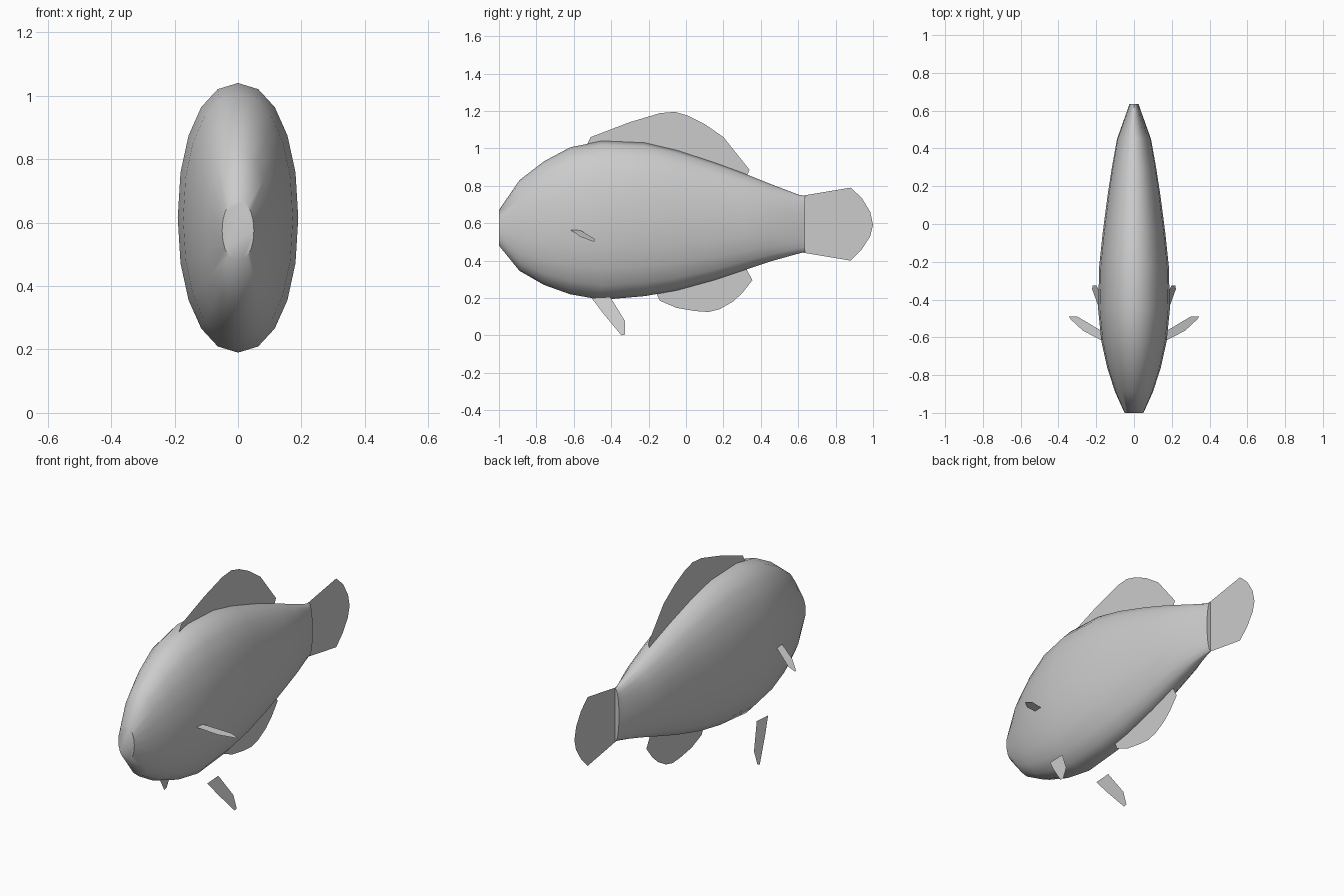
import bpy, bmesh, math

cube = bpy.data.objects.get("Cube")
if cube:
    bpy.data.objects.remove(cube)

GREY = (0.6, 0.6, 0.6, 1)
mat = bpy.data.materials.new("fish grey")
mat.use_nodes = True
mat.diffuse_color = GREY
mat.node_tree.nodes["Principled BSDF"].inputs["Base Color"].default_value = GREY


def finish(name, bm):
    mesh = bpy.data.meshes.new(name)
    bm.to_mesh(mesh)
    bm.free()
    mesh.materials.append(mat)
    obj = bpy.data.objects.new(name, mesh)
    bpy.context.collection.objects.link(obj)
    return obj


def sheet(name, outline, place):
    """Single flat fin; place turns an outline point into x, y, z."""
    bm = bmesh.new()
    bm.faces.new([bm.verts.new(place(*p)) for p in outline])
    return finish(name, bm)


# Body: oval sections along y, each (y, bottom, top, half width)
SIDES = 20
stations = [(-1, .48, .67, .05), (-.89, .345, .83, .10), (-.76, .27, .93, .142),
            (-.62, .22, 1.005, .173), (-.45, .19, 1.04, .19), (-.22, .21, 1.03, .184),
            (-.05, .24, .99, .166), (.15, .295, .925, .14), (.3, .345, .87, .117),
            (.45, .395, .81, .09), (.6, .437, .753, .036), (.635, .445, .745, .024)]


def soft(v):
    # slightly squarer than a plain ellipse
    return math.copysign(abs(v) ** 0.93, v)


bm = bmesh.new()
rings = []
for y, low, high, width in stations:
    ring = []
    for i in range(SIDES):
        a = math.tau * i / SIDES
        ring.append(bm.verts.new((width * soft(math.sin(a)), y,
                                  (low + high) / 2 + (high - low) / 2 * soft(math.cos(a)))))
    rings.append(ring)
for a, b in zip(rings, rings[1:]):
    for i in range(SIDES):
        j = (i + 1) % SIDES
        bm.faces.new((a[i], a[j], b[j], b[i]))
bm.faces.new(rings[0])
bm.faces.new(rings[-1][::-1])
bmesh.ops.recalc_face_normals(bm, faces=bm.faces)
body = finish("body", bm)
bpy.ops.object.select_all(action="DESELECT")
body.select_set(True)
bpy.context.view_layer.objects.active = body
bpy.ops.object.shade_smooth_by_angle(angle=math.radians(50))

# Fins on the centre plane, outlines in y, z
centre_fins = {
    "dorsal_fin": [(-.53, 1.02), (-.51, 1.06), (-.3, 1.14), (-.14, 1.188), (-.06, 1.195),
                   (.01, 1.175), (.1, 1.13), (.2, 1.06), (.34, .885), (.32, .84),
                   (-.05, .97), (-.4, 1.0)],
    "anal_fin": [(-.17, .25), (-.14, .185), (-.05, .147), (.05, .13), (.12, .125),
                 (.18, .14), (.25, .18), (.3, .225), (.355, .295), (.31, .38), (.05, .3)],
    "tail_fin": [(.61, .745), (.88, .79), (.94, .735), (.985, .66), (1, .59),
                 (.985, .53), (.94, .46), (.88, .4), (.61, .445)],
}
for name, outline in centre_fins.items():
    sheet(name, outline, lambda y, z: (0, y, z))

# Paired fins on sloping planes
pectoral = [(.165, -.62), (.165, -.57), (.3, -.49), (.345, -.49), (.335, -.505), (.27, -.565)]
pelvic = [(-.505, .2), (-.405, .205), (-.325, .075), (-.325, .005), (-.345, 0), (-.445, .12)]
for side, s in (("left", 1), ("right", -1)):
    sheet(side + "_pectoral_fin", pectoral,
          lambda x, y: (s * x, y, .56 - .36 * (x - .18)))
    sheet(side + "_pelvic_fin", pelvic,
          lambda y, z: (s * (.16 + .3 * (.205 - z)), y, z))
